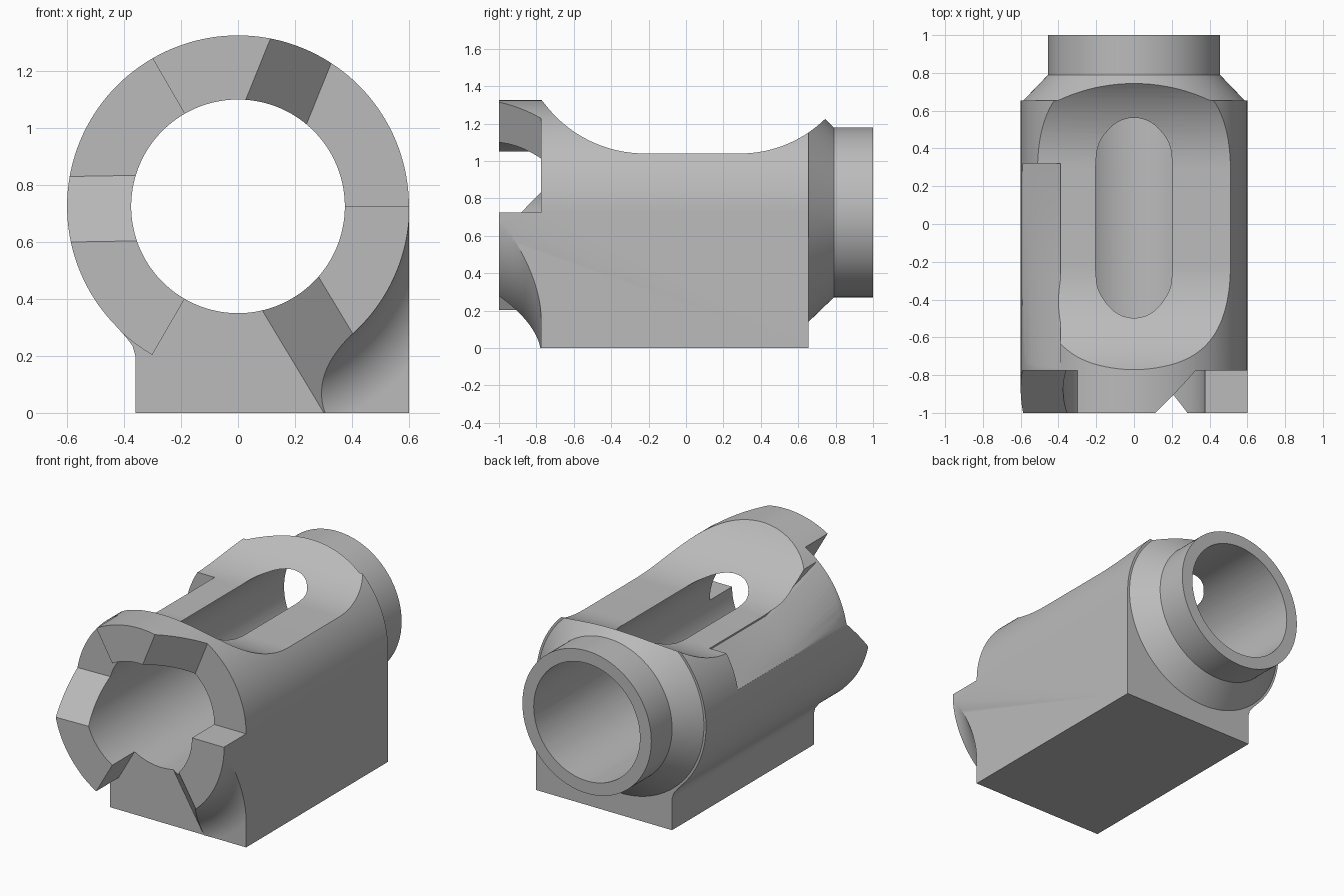
import bpy, bmesh
from math import sin, cos, radians, sqrt
from mathutils import Vector

if "Cube" in bpy.data.objects:
    bpy.data.objects.remove(bpy.data.objects["Cube"])

R, BORE, CZ = 0.6, 0.375, 0.725      # tube radius, bore radius, axis height
FLOOR, REAR = -0.775, 0.655          # floor of the front gaps, rear of the body

grey = bpy.data.materials.new("plain_grey")
grey.use_nodes = True
grey.diffuse_color = (0.5, 0.5, 0.5, 1)
grey.node_tree.nodes["Principled BSDF"].inputs["Base Color"].default_value = (0.5, 0.5, 0.5, 1)


def loft(name, sections, closed=False):
    """Solid skinned through equal-sized closed sections."""
    bm = bmesh.new()
    rings = [[bm.verts.new(p) for p in s] for s in sections]
    n = len(rings[0])
    pairs = list(zip(rings, rings[1:]))
    if closed:
        pairs.append((rings[-1], rings[0]))
    else:
        bm.faces.new(rings[0])
        bm.faces.new(rings[-1])
    for a, b in pairs:
        for i in range(n):
            j = (i + 1) % n
            bm.faces.new((a[i], a[j], b[j], b[i]))
    bmesh.ops.recalc_face_normals(bm, faces=bm.faces)
    mesh = bpy.data.meshes.new(name)
    bm.to_mesh(mesh)
    bm.free()
    mesh.materials.append(grey)
    obj = bpy.data.objects.new(name, mesh)
    bpy.context.collection.objects.link(obj)
    return obj


def along_y(name, outline, y0, y1):
    return loft(name, [[(x, y, z) for x, z in outline] for y in (y0, y1)])


def lathe(name, profile, a0=0, a1=360, step=2.5):
    """Turn a (y, radius) profile about the tube axis."""
    full = a1 - a0 == 360
    n = int((a1 - a0) / step)
    angles = [radians(a0 + step * i) for i in range(n if full else n + 1)]
    return loft(name, [[(r * cos(a), y, CZ + r * sin(a)) for y, r in profile]
                       for a in angles], full)


def arc(cx, cy, r, a0, a1, n=24):
    steps = [radians(a0 + (a1 - a0) * i / n) for i in range(n + 1)]
    return [(cx + r * cos(a), cy + r * sin(a)) for a in steps]


def combine(tool, operation="DIFFERENCE"):
    """Apply a boolean to the housing and discard the tool."""
    tool.hide_render = True
    mod = housing.modifiers.new("bool", "BOOLEAN")
    mod.operation, mod.solver, mod.object = operation, "EXACT", tool
    bpy.ops.object.modifier_apply(modifier=mod.name)
    bpy.data.objects.remove(tool)


# Body: round tube merging into an offset square foot
outline = arc(0, CZ, R, 0, 225, 90)
outline += [(-0.39, 0.262), (-0.37, 0.235), (-0.36, 0.2), (-0.36, 0), (R, 0)]
housing = along_y("coupling_housing", outline, -1, REAR)
bpy.context.view_layer.objects.active = housing
housing.select_set(True)

# Rear shoulder cone and neck
combine(lathe("rear_neck", [(0.4, 0.3), (0.4, 0.5), (REAR - 0.01, 0.585), (REAR, 0.585),
                            (0.79, 0.455), (1, 0.455), (1, 0.3)]), "UNION")

# Front relief: concave flare on one side of the foot, plain turning on the other
flare = arc(-1, 0.827, 0.225, -90, 0)
flare[-1] = (FLOOR, 0.827)
combine(lathe("flare_cutter", [(-1.1, 0.602)] + flare + [(FLOOR, 1.6), (-1.1, 1.6)], -90, 0))
combine(lathe("relief_cutter", [(-1.1, 0.602), (FLOOR, 0.602), (FLOOR, 1.6), (-1.1, 1.6)],
              190, 270))

# Clutch teeth: three gaps, each with one sloped and one straight flank
def gap_section(ramp, straight, y):
    ua = Vector((cos(radians(ramp)), sin(radians(ramp))))
    na = Vector((-ua.y, ua.x))
    ub = Vector((cos(radians(straight)), sin(radians(straight))))
    t = (y + 1) / (FLOOR + 1)
    shift = na * (0.115 - 0.23 * t)
    pts = [ua * 0.25 + shift, ua * 1.4 + shift, (ua + ub).normalized() * 1.8,
           ub * 1.4, ub * 0.25]
    return [(p.x, y, CZ + p.y) for p in pts]


for ramp, straight in ((68, 0), (181, 120), (301, 240)):
    combine(loft("gap_cutter", [gap_section(ramp, straight, y) for y in (-1.05, FLOOR)]))

# Side recess: flat bevel that swells back to the round tube toward the front
def recess_section(y, swell, n=12):
    pts = []
    for i in range(n + 1):
        x = -0.39 - 0.2 * i / n
        flat = 1.03 - 0.2 * i / n
        round_z = CZ + sqrt(0.603 ** 2 - x * x)
        pts.append((x, y, flat + (round_z - flat) * swell))
    low = pts[-1][2]
    return pts + [(-0.8, y, low), (-0.8, y, 1.6), (-0.39, y, 1.6)]


combine(loft("recess_cutter", [recess_section(0.32, 0), recess_section(-0.25, 0),
                               recess_section(FLOOR, 1)]))

# Saddle scooped across the top
saddle = [(FLOOR, 1.6)] + arc(-0.22, 1.713, 0.673, 214.5, 270) \
    + arc(0.29, 1.69, 0.65, 270, 340) + [(0.9, 1.6)]
saddle[1] = (FLOOR, 1.33)
combine(loft("saddle_cutter", [[(x, y, z) for y, z in saddle] for x in (-1, 1)]))

# Long rounded window in the top, then the through bore
slot = arc(0, 0.35, 0.2, 0, 180) + arc(0, -0.28, 0.2, 180, 360)
combine(loft("window_cutter", [[(x, y, z) for x, y in slot] for z in (CZ, 1.6)]))
combine(along_y("bore_cutter", arc(0, CZ, BORE, 0, 357.5, 143), -1.2, 1.2))

bpy.ops.object.shade_smooth_by_angle(angle=radians(25))
